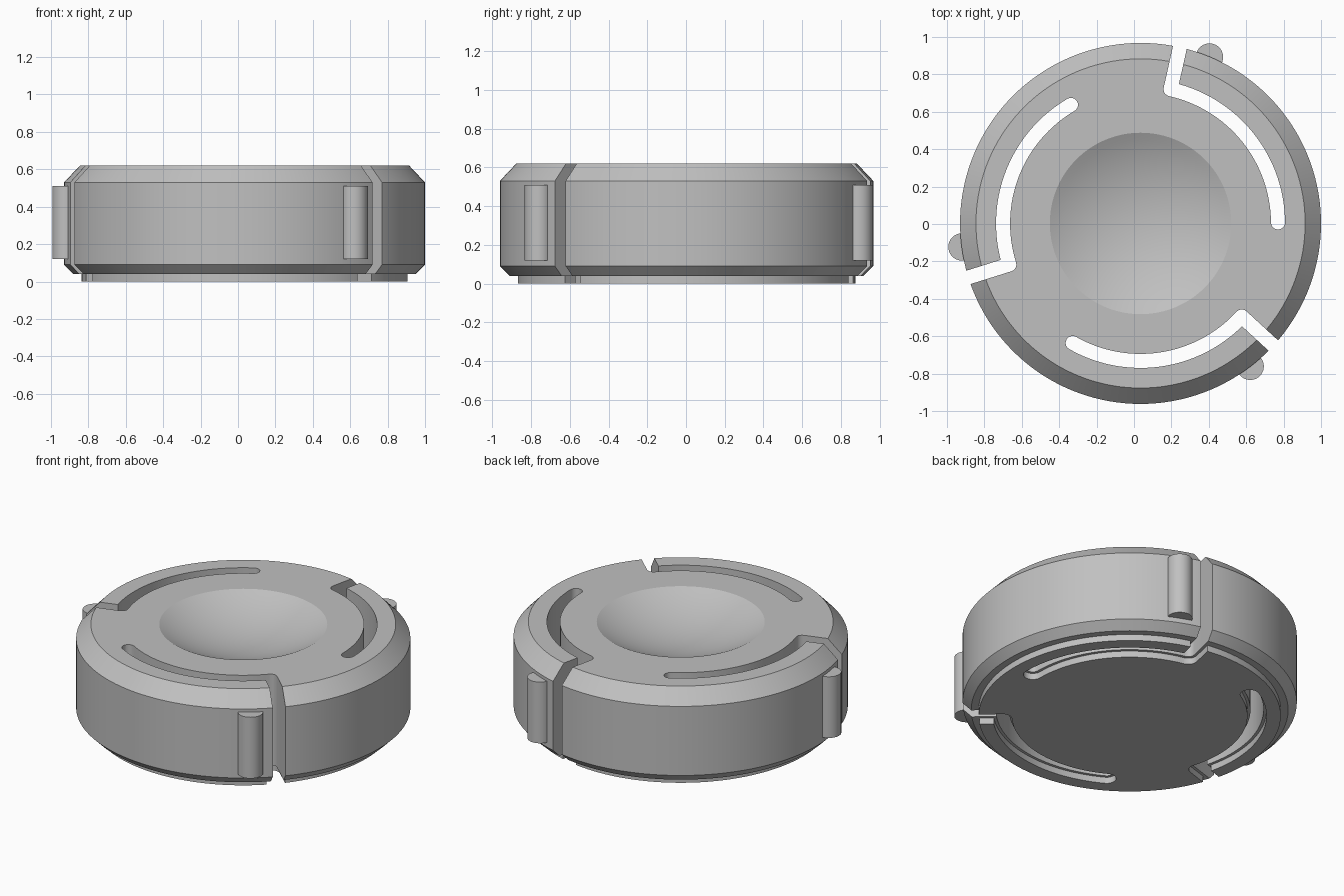
import bpy, bmesh
from math import sin, cos, asin, sqrt, radians, pi
from mathutils import Vector

cube = bpy.data.objects.get("Cube")
if cube:
    bpy.data.objects.remove(cube)

CENTRE = (0.035, 0.003, 0)      # disc axis
SLOT_R = 0.735                  # mid radius of the curved slots
GAPS = [77.4, 197.4, 317.4]     # radial gap directions

grey = bpy.data.materials.new("plain grey")
grey.use_nodes = True
grey.diffuse_color = (0.53, 0.53, 0.53, 1)
grey.node_tree.nodes["Principled BSDF"].inputs["Base Color"].default_value = grey.diffuse_color


def polar(r, a):
    return Vector((r * cos(a), r * sin(a)))


def make(name, bm):
    bmesh.ops.recalc_face_normals(bm, faces=bm.faces)
    mesh = bpy.data.meshes.new(name)
    bm.to_mesh(mesh)
    bm.free()
    mesh.materials.append(grey)
    ob = bpy.data.objects.new(name, mesh)
    ob.location = CENTRE
    bpy.context.collection.objects.link(ob)
    return ob


def lathe(name, profile, steps=144):
    """Spin (radius, height) points that start and end on the axis."""
    bm = bmesh.new()
    rings = []
    for r, z in profile:
        if r == 0:
            rings.append([bm.verts.new((0, 0, z))] * steps)
        else:
            rings.append([bm.verts.new((*polar(r, 2 * pi * i / steps), z)) for i in range(steps)])
    for a, b in zip(rings, rings[1:]):
        for i in range(steps):
            j = (i + 1) % steps
            corners = list(dict.fromkeys((a[i], a[j], b[j], b[i])))
            bm.faces.new(corners)
    return make(name, bm)


def slot_outline(gap, half):
    """Curved slot with a round end, opening into a radial gap."""
    start = radians(gap)
    end = start - radians(77)
    pts = []
    # round far end, from outer wall to inner wall
    tip = polar(SLOT_R, end)
    pts += [tip + polar(half, end - pi * i / 10) for i in range(11)]
    # inner wall
    pts += [polar(SLOT_R - half, end + (start - end) * i / 32) for i in range(1, 33)]
    # rounded corner into the gap
    corner = polar(SLOT_R, start)
    pts += [corner + polar(half, start + pi - pi / 2 * i / 5) for i in range(1, 6)]
    # gap walls out past the rim
    side = polar(half, start + pi / 2)
    out = polar(1.2, start)
    pts += [out + side, out - side]
    # outer wall back to the far end
    outer = SLOT_R + half
    near = start - asin(half / outer)
    pts += [polar(outer, near + (end - near) * i / 32) for i in range(32)]
    return pts


def cut_slots(ob, half, z0, z1):
    bm = bmesh.new()
    for gap in GAPS:
        pts = slot_outline(gap, half)
        face = bm.faces.new([bm.verts.new((*p, z0)) for p in pts])
        ext = bmesh.ops.extrude_face_region(bm, geom=[face])["geom"]
        bmesh.ops.translate(bm, vec=(0, 0, z1 - z0),
                            verts=[g for g in ext if isinstance(g, bmesh.types.BMVert)])
    cutter = make("slot_cutter", bm)
    cutter.hide_render = True
    mod = ob.modifiers.new("slots", 'BOOLEAN')
    mod.operation = 'DIFFERENCE'
    mod.solver = 'EXACT'
    mod.object = cutter
    bpy.context.view_layer.objects.active = ob
    bpy.ops.object.modifier_apply(modifier=mod.name)
    bpy.data.objects.remove(cutter)


def smooth(ob):
    bpy.ops.object.select_all(action='DESELECT')
    ob.select_set(True)
    bpy.context.view_layer.objects.active = ob
    bpy.ops.object.shade_smooth_by_angle(angle=radians(20))


# Main disc: chamfered rim and a shallow spherical dish in the top
TOP, DISH_R, DEPTH = 0.62, 0.485, 0.12
ball = (DISH_R ** 2 + DEPTH ** 2) / (2 * DEPTH)
dish = []
for i in range(13):
    r = DISH_R * (1 - i / 12)
    dish.append((r, TOP - DEPTH + ball - sqrt(ball ** 2 - r ** 2)))
disc = lathe("disc_body", [(0, 0.04), (0.915, 0.04), (0.965, 0.09),
                           (0.965, 0.53), (0.88, TOP)] + dish)
cut_slots(disc, 0.0375, -0.2, 1.0)
smooth(disc)

# Thin stepped foot, with slightly wider slots
foot = lathe("foot_plate", [(0, 0), (0.872, 0), (0.872, 0.04), (0, 0.04)])
cut_slots(foot, 0.055, -0.2, 0.3)
smooth(foot)

# Upright half-round catches on the spring arms
for n, gap in enumerate(GAPS, 1):
    bm = bmesh.new()
    bmesh.ops.create_cone(bm, cap_ends=True, segments=40, radius1=0.073,
                          radius2=0.073, depth=0.39)
    spot = polar(0.963, radians(gap - 9.9))
    bmesh.ops.translate(bm, verts=bm.verts, vec=(spot.x, spot.y, 0.315))
    smooth(make(f"catch_{n}", bm))
